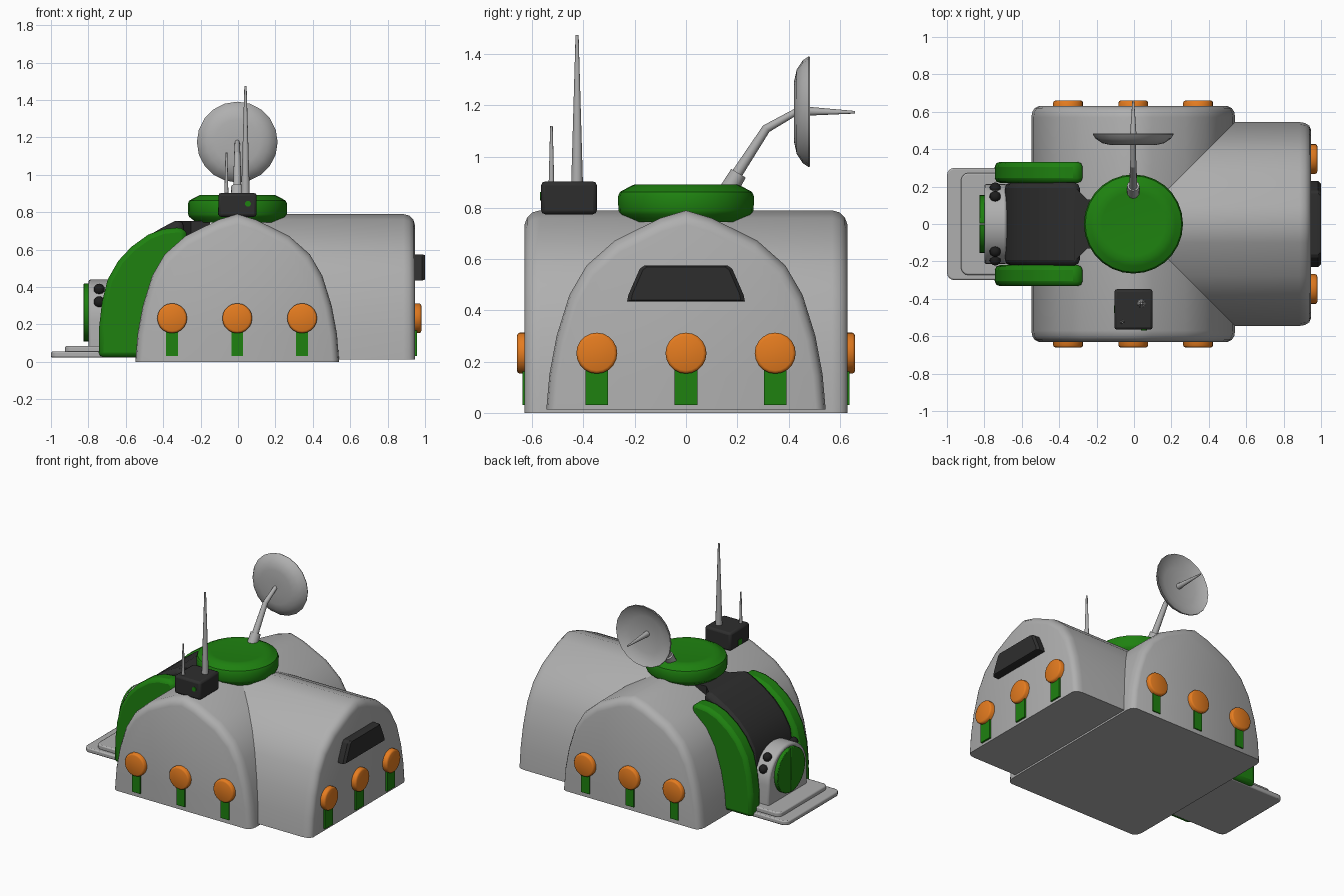
import bpy, bmesh, math
from mathutils import Vector, Matrix

if "Cube" in bpy.data.objects:
    bpy.data.objects.remove(bpy.data.objects["Cube"])


def material(name, rgb):
    m = bpy.data.materials.new(name)
    m.diffuse_color = (*rgb, 1)
    m.use_nodes = True
    m.node_tree.nodes["Principled BSDF"].inputs["Base Color"].default_value = m.diffuse_color
    return m


GREY = material("hull grey", (0.43, 0.43, 0.43))
GREEN = material("deep green", (0.013, 0.22, 0.005))
ORANGE = material("lamp orange", (0.78, 0.2, 0.014))
DARK = material("charcoal", (0.027, 0.027, 0.027))
BLACK = material("knob black", (0.013, 0.013, 0.013))


def finish(name, bm, mat, bevel=0, angle=35):
    bmesh.ops.recalc_face_normals(bm, faces=bm.faces)
    me = bpy.data.meshes.new(name)
    bm.to_mesh(me)
    bm.free()
    ob = bpy.data.objects.new(name, me)
    bpy.context.collection.objects.link(ob)
    me.materials.append(mat)
    if bevel:
        b = ob.modifiers.new("bevel", "BEVEL")
        b.width, b.segments, b.limit_method = bevel, 2, "ANGLE"
        b.angle_limit = math.radians(40)
    bpy.ops.object.select_all(action="DESELECT")
    ob.select_set(True)
    bpy.context.view_layer.objects.active = ob
    bpy.ops.object.shade_smooth_by_angle(angle=math.radians(angle))
    return ob


def loft(name, pts, axis, rings, mat, centre=(0, 0), bevel=0, angle=35):
    """Sweep a 2D outline along an axis; rings are (position, scale)."""
    place = {"x": lambda t, u, w: (t, u, w),
             "y": lambda t, u, w: (u, t, w),
             "z": lambda t, u, w: (u, w, t)}[axis]
    bm = bmesh.new()
    loops = [[bm.verts.new(place(t, centre[0] + u * s, centre[1] + w * s))
              for u, w in pts] for t, s in rings]
    n = len(pts)
    for a, b in zip(loops, loops[1:]):
        for i in range(n):
            j = (i + 1) % n
            bm.faces.new((a[i], a[j], b[j], b[i]))
    bm.faces.new(loops[0])
    bm.faces.new(loops[-1])
    return finish(name, bm, mat, bevel, angle)


def circle(n):
    return [(math.cos(2 * math.pi * i / n), math.sin(2 * math.pi * i / n)) for i in range(n)]


def rect(u0, u1, w0, w1):
    return [(u0, w0), (u1, w0), (u1, w1), (u0, w1)]


def prism(name, pts, axis, a, b, mat, bevel=0):
    return loft(name, pts, axis, [(a, 1), (b, 1)], mat, bevel=bevel)


def rod(name, p, q, r1, r2, mat, n=12):
    p, q = Vector(p), Vector(q)
    d = q - p
    mx = Matrix.Translation((p + q) / 2) @ d.to_track_quat("Z", "Y").to_matrix().to_4x4()
    bm = bmesh.new()
    bmesh.ops.create_cone(bm, cap_ends=True, segments=n, radius1=r1, radius2=r2,
                          depth=d.length, matrix=mx)
    return finish(name, bm, mat)


# two crossing arched hulls with rounded ends
half = [(.545, 0), (.533, .15), (.505, .3), (.455, .46), (.388, .575),
        (.277, .673), (.1, .76), (0, .79)]
arch = half + [(-u, w) for u, w in half[-2::-1]]
E = .63
loft("main_hull", arch, "y",
     [(-E, .93), (-E + .01, .965), (-E + .03, .99), (-E + .06, 1),
      (E - .06, 1), (E - .03, .99), (E - .01, .965), (E, .93)], GREY, (-.004, 0), angle=60)
loft("side_hull", [(u, max(w, .013)) for u, w in arch], "x",
     [(0, 1), (.885, 1), (.915, .99), (.937, .965), (.945, .93)], GREY, angle=60)


# orange lamps with green strips under them
def lamp(axis, side, base, u, strip):
    rings = [(side * (base + t), r) for t, r in
             [(-.02, .08), (.02, .08), (.027, .075), (.03, .068)]]
    loft("lamp", circle(20), axis, rings, ORANGE, (u, .233), angle=40)
    prism("lamp_strip", rect(u - strip, u + strip, .03, .2), axis,
          side * (base - .03), side * (base + .008), GREEN)


for u in (-.352, -.004, .343):
    lamp("y", 1, E, u, .032)
    lamp("y", -1, E, u, .032)
for u in (-.348, 0, .348):
    lamp("x", 1, .95, u, .044)

# dark window plate on the side hull end
plate = [(-.23, -.07), (.23, -.07), (.225, -.045), (.18, .058), (.162, .07),
         (-.162, .07), (-.18, .058), (-.225, -.045)]
loft("end_window", plate, "x", [(.92, 1), (.985, 1), (1.0, .93)], DARK, (0, .505), angle=20)

# green roof turret
loft("roof_turret", circle(28), "z",
     [(.745, .225), (.757, .235), (.775, .258), (.79, .264), (.845, .265), (.862, .258), (.88, .225),
      (.892, .2), (.889, .17)], GREEN, (-.003, 0))

# antenna box
prism("antenna_box", rect(-.105, .1, -.565, -.348), "z", .775, .903, DARK, bevel=.015)
loft("box_light", circle(12), "y", [(-.55, .016), (-.57, .016)], GREEN, (.053, .845))
prism("box_patch", rect(-.475, -.435, .785, .825), "x", -.09, -.108, GREEN)
rod("tall_antenna", (.04, -.425, .89), (.04, -.425, 1.475), .023, .006, GREY)
rod("short_antenna", (-.062, -.525, .89), (-.062, -.525, 1.12), .011, .005, GREY)

# satellite dish on a bent arm
rod("dish_socket", (-.004, .16, .86), (-.004, .205, .935), .036, .033, GREY)
rod("dish_arm_lower", (-.004, .19, .92), (-.004, .315, 1.112), .022, .017, GREY)
rod("dish_arm_upper", (-.004, .31, 1.107), (-.004, .435, 1.178), .017, .013, GREY)
loft("dish", circle(20), "y",
     [(.422, .03), (.422, .12), (.432, .165), (.455, .2), (.478, .216), (.484, .214),
      (.466, .185), (.45, .13), (.442, .03)], GREY, (-.004, 1.175), angle=50)
rod("dish_feed", (-.004, .435, 1.178), (-.004, .66, 1.173), .02, .005, GREY)

# green fins either side of the entrance
fin = [(-.745, .025), (-.742, .19), (-.727, .32), (-.697, .44), (-.64, .54), (-.57, .615),
       (-.48, .68), (-.4, .71), (-.3, .72), (-.275, .69), (-.275, .5), (-.45, .35), (-.45, .025)]
for s in (-1, 1):
    prism("entrance_fin", fin, "y", s * .22, s * .332, GREEN, bevel=.026)

# dark canopy between the fins, with a narrower neck under the turret
canopy = [(-.69, .05), (-.69, .35), (-.675, .45), (-.62, .545), (-.55, .62), (-.47, .68),
          (-.41, .715), (-.34, .752), (-.29, .755), (-.29, .5), (-.4, .05)]
prism("canopy", canopy, "y", -.222, .222, DARK, bevel=.03)
prism("canopy_neck", [(-.32, .2), (-.25, .13), (-.15, .13), (-.15, -.13), (-.25, -.13), (-.32, -.2)],
      "z", .6, .752, DARK)

# arched door frame, split round door and knobs
frame = [(-.215, .05)] + [(-.215 * math.cos(math.pi * i / 16), .225 + .215 * math.sin(math.pi * i / 16))
                          for i in range(17)] + [(.215, .05)]
prism("door_frame", frame, "x", -.8, -.68, GREY, bevel=.012)
for s in (-1, 1):
    leaf = [(s * (.002 + .153 * math.sin(math.pi * i / 14)), .263 + .155 * math.cos(math.pi * i / 14))
            for i in range(15)]
    prism("door_leaf", leaf, "x", -.79, -.827, GREEN, bevel=.004)
    for y, z in ((.147, .388), (.192, .32)):
        bm = bmesh.new()
        bmesh.ops.create_uvsphere(bm, u_segments=14, v_segments=8, radius=.03,
                                  matrix=Matrix.Translation((-.742, s * y, z)))
        finish("door_knob", bm, BLACK)


# stepped entrance platform with rounded corners
def step(name, x0, w, z0, z1):
    r = .04
    corner = [(x0 + r - r * math.cos(a), w - r + r * math.sin(a))
              for a in (i * math.pi / 8 for i in range(5))]
    pts = [(-.5, -w)] + [(u, -v) for u, v in corner[::-1]] + corner + [(-.5, w)]
    prism(name, pts, "z", z0, z1, GREY, bevel=.008)


step("platform_lower", -1.0, .3, .022, .055)
step("platform_upper", -.925, .273, .05, .085)
